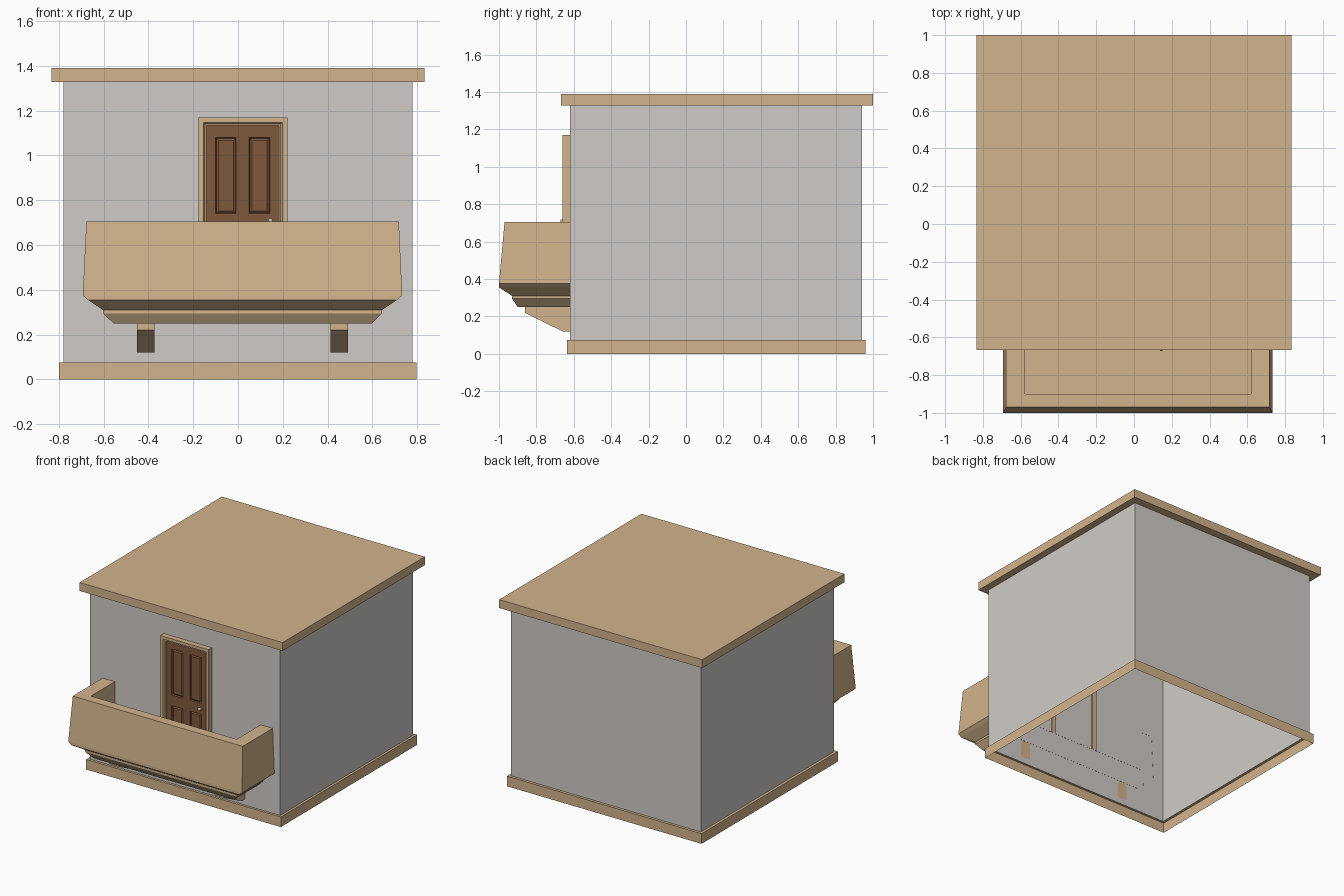
import bpy, bmesh
from mathutils import Vector

if "Cube" in bpy.data.objects:
    bpy.data.objects.remove(bpy.data.objects["Cube"])


def material(name, rgb):
    m = bpy.data.materials.new(name)
    m.diffuse_color = (*rgb, 1)
    m.use_nodes = True
    m.node_tree.nodes["Principled BSDF"].inputs["Base Color"].default_value = m.diffuse_color
    return m


TAN = material("tan trim", (0.645, 0.456, 0.262))
GREY = material("light grey wall", (0.63, 0.60, 0.57))
BROWN = material("brown door", (0.216, 0.098, 0.046))
METAL = material("pale metal", (0.55, 0.50, 0.42))


def finish(name, bm, mat, recalc=True):
    if recalc:
        bmesh.ops.recalc_face_normals(bm, faces=bm.faces)
    me = bpy.data.meshes.new(name)
    bm.to_mesh(me)
    bm.free()
    me.materials.append(mat)
    ob = bpy.data.objects.new(name, me)
    bpy.context.collection.objects.link(ob)
    return ob


def loft(name, rings, mat, closed=True, cap_start=False, cap_end=False, wrap=False):
    """Bridge matching rings (or open paths) of points with quads."""
    bm = bmesh.new()
    vs = [[bm.verts.new(p) for p in r] for r in rings]
    n = len(rings[0])
    pairs = list(zip(vs, vs[1:])) + ([(vs[-1], vs[0])] if wrap else [])
    for a, b in pairs:
        for i in range(n if closed else n - 1):
            j = (i + 1) % n
            bm.faces.new((a[i], a[j], b[j], b[i]))
    if cap_start:
        bm.faces.new(vs[0][::-1])
    if cap_end:
        bm.faces.new(vs[-1])
    return finish(name, bm, mat)


def rect(x0, x1, y0, y1, z):
    return [(x0, y1, z), (x0, y0, z), (x1, y0, z), (x1, y1, z)]


# House shell, open underneath
WALL = (-0.78, 0.78, -0.62, 0.94)
BASE = (-0.80, 0.797, -0.637, 0.96)
ROOF = (-0.833, 0.833, -0.667, 1.0)
loft("walls", [rect(*WALL, 0.075), rect(*WALL, 1.33)], GREY, cap_end=True)
loft("base_band", [rect(*BASE, 0), rect(*BASE, 0.075), rect(*WALL, 0.075)], TAN)
loft("roof_slab", [rect(*ROOF, 1.328), rect(*ROOF, 1.39)], TAN, cap_start=True, cap_end=True)

# Balcony: stepped underside, leaning parapet, rim, inner faces and floor
BACK = -0.619
sections = [
    (-0.555, 0.597, -0.90, 0.25),
    (-0.603, 0.643, -0.93, 0.295),
    (-0.603, 0.643, -0.93, 0.31),
    (-0.67, 0.71, -1.0, 0.355),
    (-0.693, 0.733, -1.0, 0.375),
    (-0.677, 0.718, -0.97, 0.705),
    (-0.577, 0.62, -0.90, 0.705),
    (-0.577, 0.62, -0.90, 0.41),
]
loft("balcony", [rect(x0, x1, y, BACK, z) for x0, x1, y, z in sections], TAN,
     closed=False, cap_start=True, cap_end=True)

# Brackets under the balcony
profile = [(-0.62, 0.25), (-0.862, 0.25), (-0.862, 0.22), (-0.66, 0.12), (-0.62, 0.12)]
for side, x in (("left", -0.412), ("right", 0.452)):
    loft(f"{side}_bracket", [[(x + d, y, z) for y, z in profile] for d in (-0.04, 0.04)],
         TAN, cap_start=True, cap_end=True)

# Door frame, swept around three sides
def arch(inset, y):
    x0, x1, top = -0.177 + inset, 0.22 - inset, 1.17 - inset
    return [(x0, y, 0.41), (x0, y, top), (x1, y, top), (x1, y, 0.41)]


loft("door_frame", [arch(0, -0.612), arch(0, -0.66), arch(0.022, -0.66), arch(0.03, -0.645),
                    arch(0.036, -0.645), arch(0.036, -0.612)], TAN, closed=False, wrap=True)

# Door leaf with four moulded panels
xs = [-0.145, -0.1, -0.008, 0.05, 0.143, 0.188]
zs = [0.41, 0.47, 0.66, 0.74, 1.08, 1.138]
bm = bmesh.new()
grid = [[bm.verts.new((x, -0.634, z)) for x in xs] for z in zs]
panels = []
for r in range(5):
    for c in range(5):
        f = bm.faces.new((grid[r][c], grid[r][c + 1], grid[r + 1][c + 1], grid[r + 1][c]))
        if r % 2 and c % 2:
            panels.append(f)
bm.normal_update()
bmesh.ops.inset_individual(bm, faces=panels, thickness=0.006, depth=-0.008)
bmesh.ops.inset_individual(bm, faces=panels, thickness=0.012, depth=0.006)
finish("door", bm, BROWN, recalc=False)

# Door knob
bm = bmesh.new()
bmesh.ops.create_uvsphere(bm, u_segments=12, v_segments=8, radius=0.012)
bmesh.ops.translate(bm, verts=bm.verts, vec=Vector((0.145, -0.66, 0.708)))
knob = finish("door_knob", bm, METAL)
knob.data.shade_smooth()
loft("knob_stem", [[(0.145 + dx, y, 0.708 + dz) for dx, dz in
                    ((-.005, -.005), (.005, -.005), (.005, .005), (-.005, .005))]
                   for y in (-0.655, -0.632)], METAL)
